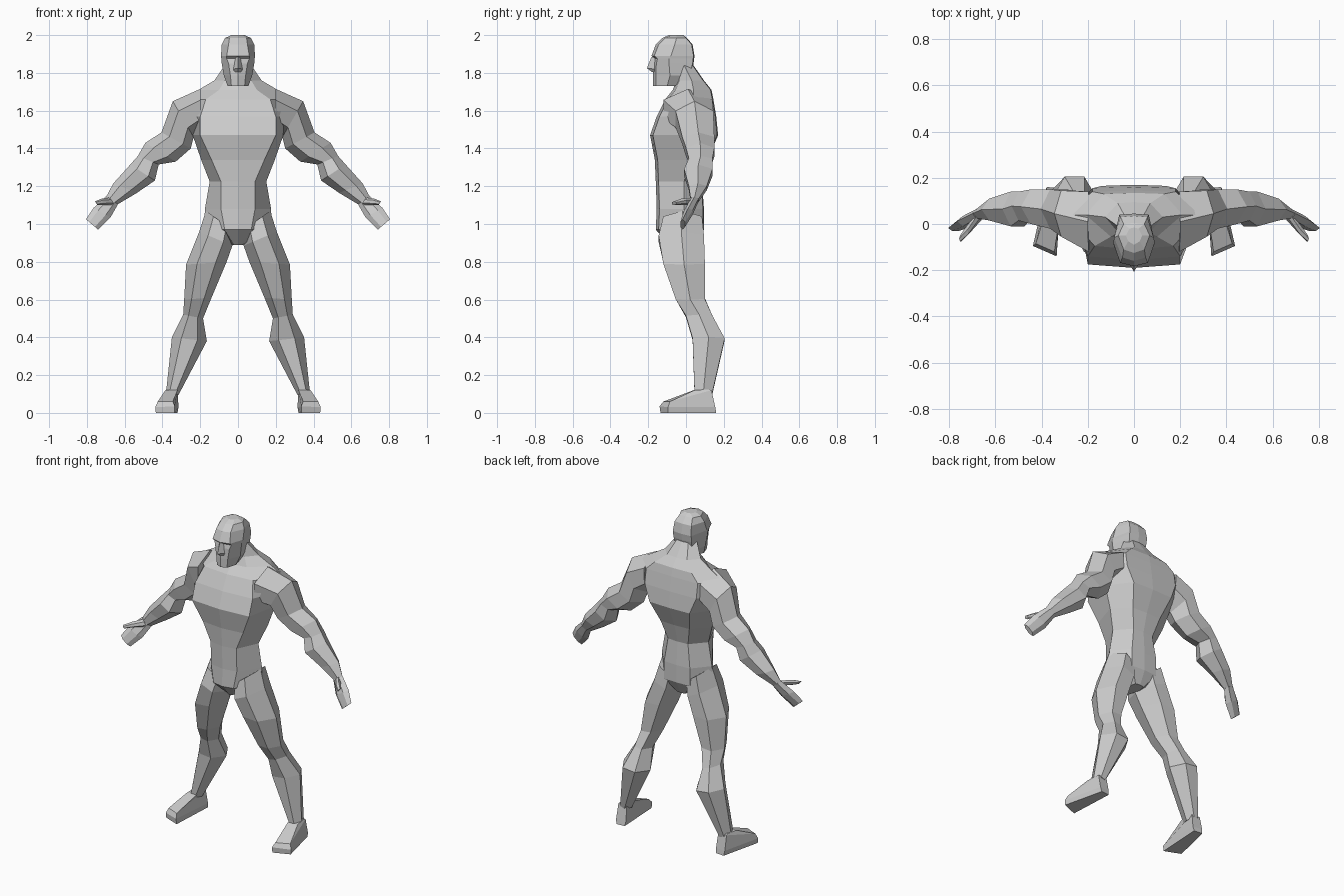
import bpy, bmesh


def loft(name, rings, mirror=False):
    """Skin a stack of equal-length rings, cap both ends, optionally mirror in x."""
    bm = bmesh.new()
    loops = [[bm.verts.new(p) for p in ring] for ring in rings]
    n = len(loops[0])
    for a, b in zip(loops, loops[1:]):
        for i in range(n):
            j = (i + 1) % n
            bm.faces.new((a[i], a[j], b[j], b[i]))
    bm.faces.new(loops[0][::-1])
    bm.faces.new(loops[-1])
    bmesh.ops.recalc_face_normals(bm, faces=bm.faces)
    mesh = bpy.data.meshes.new(name)
    bm.to_mesh(mesh)
    bm.free()
    obj = bpy.data.objects.new(name, mesh)
    bpy.context.collection.objects.link(obj)
    if mirror:
        mod = obj.modifiers.new("mirror", 'MIRROR')
        mod.use_mirror_merge = False
    return obj


def body_ring(z, yf, xf, xs, ys, xb, yb, round_front=0.015):
    """Symmetric horizontal ring: front, front corner, side, back corner, back."""
    half = [(xf, yf + round_front), (xs, ys), (xb, yb)]
    pts = [(0, yf)] + half + [(0, yb + 0.005)] + [(-x, y) for x, y in half[::-1]]
    return [(x, y, z) for x, y in pts]


def limb_ring(xo, zo, xi, zi, yf, yb, t=0.27):
    """Six-sided limb ring between an outer and an inner edge point."""
    def at(k, y):
        return (xo + (xi - xo) * k, y, zo + (zi - zo) * k)
    ym = (yf + yb) / 2
    return [at(0, ym), at(t, yf), at(1 - t, yf), at(1, ym), at(1 - t, yb), at(t, yb)]


# Torso, from crotch up to the trapezius and neck
loft("torso", [body_ring(*r) for r in [
    (0.89, -0.09, 0.02, 0.04, 0.00, 0.03, 0.05),
    (0.97, -0.16, 0.07, 0.18, -0.02, 0.09, 0.09),
    (1.08, -0.155, 0.09, 0.175, -0.01, 0.09, 0.09),
    (1.225, -0.16, 0.09, 0.15, -0.01, 0.07, 0.08),
    (1.34, -0.165, 0.14, 0.195, 0.02, 0.10, 0.11),
    (1.47, -0.19, 0.20, 0.24, 0.03, 0.14, 0.165),
    (1.57, -0.155, 0.20, 0.28, 0.04, 0.18, 0.155),
    (1.66, -0.11, 0.17, 0.30, 0.04, 0.18, 0.14),
    (1.71, -0.07, 0.10, 0.21, 0.04, 0.13, 0.13),
    (1.76, -0.05, 0.07, 0.125, 0.03, 0.07, 0.09),
    (1.84, -0.05, 0.04, 0.07, -0.01, 0.04, 0.035),
]])

# Head with recessed eye line below the brow
loft("head", [body_ring(*r) for r in [
    (1.73, -0.175, 0.035, 0.055, -0.10, 0.04, -0.06),
    (1.785, -0.175, 0.04, 0.075, -0.085, 0.06, 0.02),
    (1.85, -0.172, 0.05, 0.086, -0.09, 0.062, 0.035),
    (1.875, -0.165, 0.06, 0.088, -0.09, 0.064, 0.038),
    (1.89, -0.183, 0.06, 0.09, -0.08, 0.064, 0.04),
    (1.95, -0.16, 0.05, 0.086, -0.06, 0.058, 0.03),
    (1.985, -0.125, 0.045, 0.068, -0.05, 0.045, 0.0),
    (2.00, -0.09, 0.025, 0.035, -0.05, 0.02, -0.02),
]])

# Nose wedge
loft("nose", [
    [(-0.012, -0.165, 1.885), (0, -0.183, 1.885), (0.012, -0.165, 1.885)],
    [(-0.025, -0.165, 1.82), (0, -0.207, 1.825), (0.025, -0.165, 1.82)],
    [(-0.02, -0.165, 1.805), (0, -0.18, 1.805), (0.02, -0.165, 1.805)],
])

# Arms, shoulder to wrist
loft("arm", [limb_ring(*r) for r in [
    (0.20, 1.715, 0.19, 1.50, -0.12, 0.14),
    (0.345, 1.65, 0.235, 1.46, -0.055, 0.145),
    (0.405, 1.485, 0.25, 1.40, -0.02, 0.15),
    (0.49, 1.43, 0.33, 1.33, 0.00, 0.15),
    (0.53, 1.36, 0.42, 1.315, 0.015, 0.14),
    (0.57, 1.315, 0.44, 1.23, -0.01, 0.14),
    (0.66, 1.215, 0.535, 1.165, 0.015, 0.11),
    (0.70, 1.14, 0.635, 1.105, 0.025, 0.065),
]], mirror=True)

# Hands
loft("hand", [limb_ring(*r) for r in [
    (0.70, 1.145, 0.635, 1.105, 0.025, 0.065),
    (0.765, 1.085, 0.675, 1.035, -0.01, 0.035),
    (0.805, 1.025, 0.74, 0.97, -0.03, -0.005),
]], mirror=True)
loft("thumb", [limb_ring(*r) for r in [
    (0.68, 1.14, 0.65, 1.10, 0.02, 0.05),
    (0.72, 1.135, 0.715, 1.10, -0.045, 0.00),
    (0.757, 1.12, 0.745, 1.10, -0.075, -0.05),
]], mirror=True)

# Legs, hip to ankle
loft("leg", [limb_ring(*r) for r in [
    (0.17, 1.07, 0.02, 0.96, -0.12, 0.085),
    (0.205, 0.96, 0.03, 0.885, -0.145, 0.095),
    (0.275, 0.785, 0.06, 0.80, -0.12, 0.10),
    (0.285, 0.60, 0.14, 0.61, -0.055, 0.10),
    (0.29, 0.52, 0.185, 0.50, 0.00, 0.14),
    (0.35, 0.40, 0.165, 0.38, 0.035, 0.205),
    (0.38, 0.115, 0.315, 0.095, 0.045, 0.14),
]], mirror=True)

# Feet, turned slightly outward
loft("foot", [
    [(0.32, 0.155, 0.0), (0.375, 0.16, 0.0), (0.435, -0.095, 0.0), (0.335, -0.135, 0.0)],
    [(0.315, 0.15, 0.03), (0.38, 0.155, 0.03), (0.438, -0.095, 0.03), (0.335, -0.14, 0.035)],
    [(0.32, 0.135, 0.12), (0.378, 0.135, 0.12), (0.425, -0.085, 0.06), (0.345, -0.12, 0.06)],
    [(0.325, 0.12, 0.125), (0.375, 0.12, 0.125), (0.385, 0.045, 0.12), (0.32, 0.04, 0.12)],
], mirror=True)
